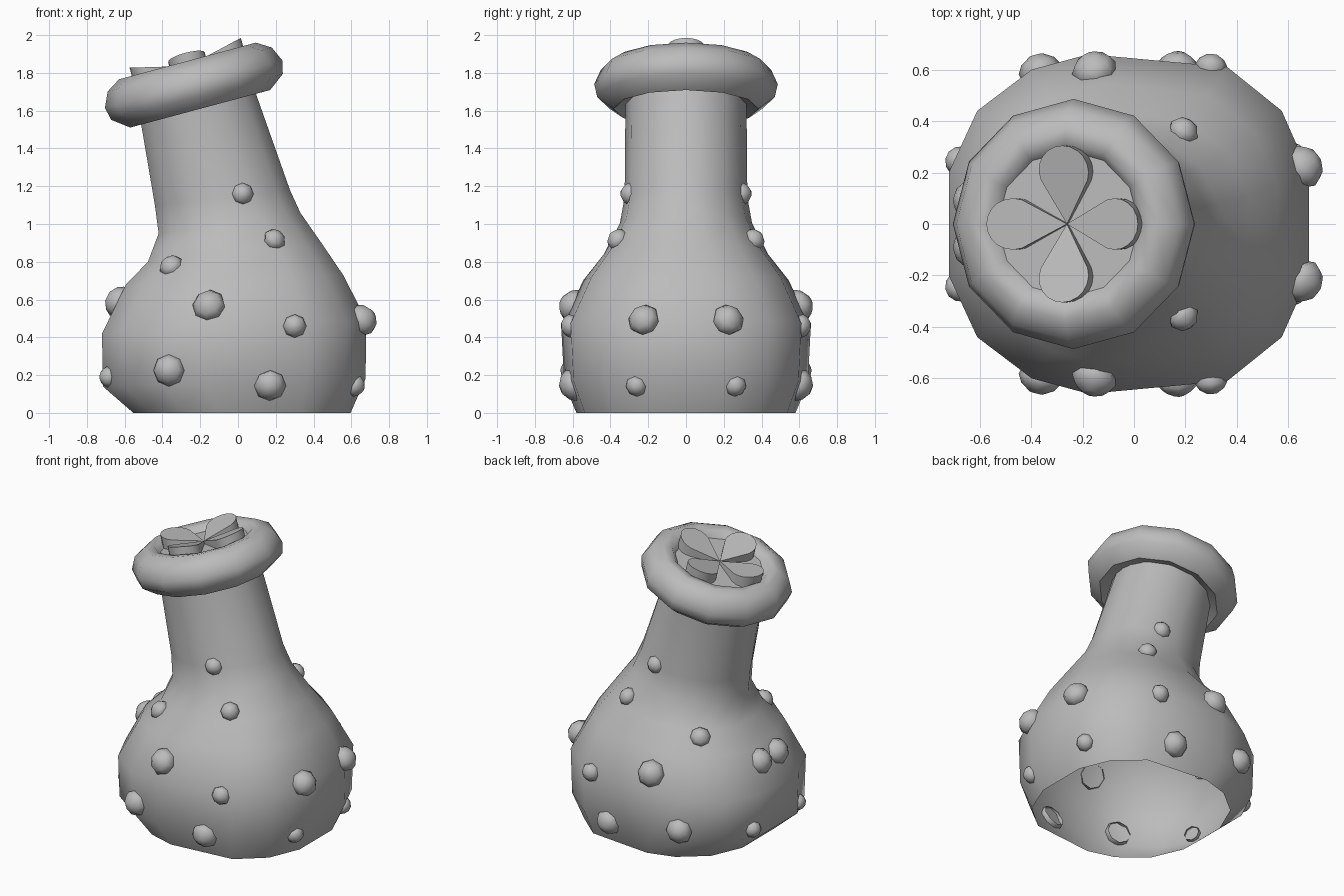
import bpy, bmesh, math
from mathutils import Vector, Matrix
from mathutils.bvhtree import BVHTree

if "Cube" in bpy.data.objects:
    bpy.data.objects.remove(bpy.data.objects["Cube"])

grey = bpy.data.materials.new("grey")
grey.diffuse_color = (0.5, 0.5, 0.5, 1)
grey.use_nodes = True
grey.node_tree.nodes["Principled BSDF"].inputs["Base Color"].default_value = grey.diffuse_color


def finish(bm, name, angle):
    me = bpy.data.meshes.new(name)
    bm.to_mesh(me)
    me.materials.append(grey)
    ob = bpy.data.objects.new(name, me)
    bpy.context.collection.objects.link(ob)
    bpy.ops.object.select_all(action='DESELECT')
    ob.select_set(True)
    bpy.context.view_layer.objects.active = ob
    bpy.ops.object.shade_smooth_by_angle(angle=math.radians(angle))
    return ob


def bridge(bm, rings):
    for a, b in zip(rings, rings[1:]):
        n = len(a)
        for i in range(n):
            j = (i + 1) % n
            bm.faces.new((a[i], a[j], b[j], b[i]))


def lathe(bm, profile, n, matrix, cap=False):
    rings = []
    for r, h in profile:
        rings.append([bm.verts.new(matrix @ Vector((r * math.cos(2 * math.pi * i / n),
                                                    r * math.sin(2 * math.pi * i / n), h)))
                      for i in range(n)])
    bridge(bm, rings)
    if cap:
        bm.faces.new(rings[-1])


# Body: boxy rounded section that turns circular and leans toward the neck
half = [(.69, .2), (.585, .44), (.375, .61), (-.16, .66), (-.38, .6), (-.59, .44), (-.7, .2)]
half = [(x / .695, y / .66) for x, y in half]
section = half + [(x, -y) for x, y in reversed(half)]
levels = [  # left x, left z, right x, right z, half depth, roundness
    (-.55, 0, .60, 0, .58, 0),
    (-.71, .14, .68, .18, .645, 0),
    (-.715, .42, .685, .49, .66, 0),
    (-.59, .68, .56, .73, .545, .2),
    (-.475, .8, .45, .89, .435, .5),
    (-.42, .95, .33, 1.06, .35, .9),
    (-.44, 1.1, .275, 1.18, .325, 1),
    (-.525, 1.6, .07, 1.76, .32, 1)]
bm = bmesh.new()
rings = []
for xl, zl, xr, zr, d, t in levels:
    ring = []
    for i, (u, v) in enumerate(section):
        a = math.pi * (i + .5) / 7
        u += (math.cos(a) / math.cos(math.pi / 14) - u) * t
        v += (math.sin(a) - v) * t
        ring.append(bm.verts.new(((xl + xr) / 2 + u * (xr - xl) / 2, v * d,
                                  (zl + zr) / 2 + u * (zr - zl) / 2)))
    rings.append(ring)
bridge(bm, rings)
bm.normal_update()
surface = BVHTree.FromBMesh(bm)
finish(bm, "body", 60)

# Tilted rim with a recessed disc
tilt = Matrix.Translation((-.2, 0, 1.61)) @ Matrix.Rotation(math.radians(-15), 4, 'Y')
bm = bmesh.new()
lathe(bm, [(.31, .03), (.383, 0), (.47, .065), (.486, .135), (.45, .215), (.375, .262),
           (.315, .255), (.285, .215)], 12, tilt, cap=True)
finish(bm, "rim", 50)

# Four teardrop petals rising outward from the rim centre
bm = bmesh.new()
for k in range(4):
    m = tilt @ Matrix.Rotation(k * math.pi / 2, 4, 'Z')
    outline = [(0, 0)]
    for i in range(13):
        a = math.radians(-110 + 220 * i / 12)
        outline.append((.205 + .1 * math.cos(a), .1 * math.sin(a)))
    top = [bm.verts.new(m @ Vector((x, y, .235 + .235 * x))) for x, y in outline]
    low = [bm.verts.new(m @ Vector((x, y, .205))) for x, y in outline]
    bridge(bm, [low, top])
    bm.faces.new(top)
finish(bm, "petals", 30)

# Bumps: open domes set on the body, mirrored front to back
front_bumps = [(-.355, .78, .065), (-.155, .57, .088), (-.365, .225, .085), (.17, .145, .085),
               (.3, .46, .062), (.195, .92, .06), (.025, 1.16, .058)]
side_bumps = [(1, .225, .495, .085), (1, .265, .14, .057), (-1, .09, .59, .085), (-1, .25, .19, .055)]
rays = []
for s in (1, -1):
    rays += [((x, 3 * s, z), (0, -s, 0), r) for x, z, r in front_bumps]
    rays += [((3 * e, s * y, z), (-e, 0, 0), r) for e, y, z, r in side_bumps]
bm = bmesh.new()
for origin, direction, r in rays:
    hit, normal, _, _ = surface.ray_cast(Vector(origin), Vector(direction))
    if normal.dot(Vector(direction)) > 0:
        normal = -normal
    m = Matrix.Translation(hit) @ normal.to_track_quat('Z', 'Y').to_matrix().to_4x4()
    lathe(bm, [(r * .9, -r * .35), (r, .05 * r), (r * .78, r * .42), (r * .3, r * .72)], 8, m, cap=True)
finish(bm, "bumps", 60)
